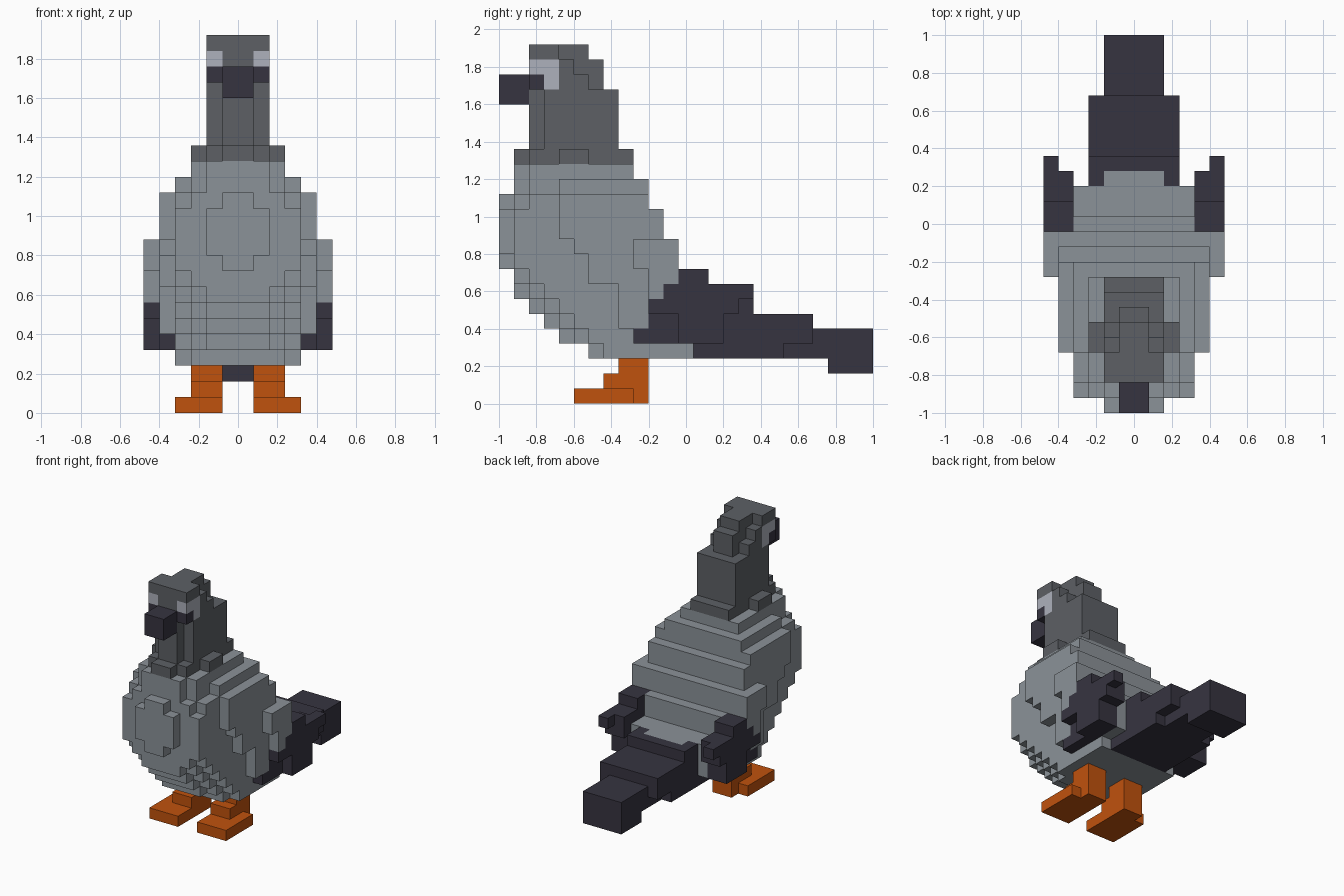
import bpy
import bmesh
from mathutils import Vector

cube = bpy.data.objects.get("Cube")
if cube:
    bpy.data.objects.remove(cube, do_unlink=True)

UNIT = 0.08
COLOURS = {
    "body grey": (0.258, 0.287, 0.314),
    "head grey": (0.109, 0.117, 0.130),
    "feather charcoal": (0.037, 0.034, 0.051),
    "foot orange": (0.527, 0.084, 0.004),
    "eye pale grey": (0.423, 0.440, 0.503),
}


def make_material(name, rgb):
    material = bpy.data.materials.new(name)
    material.use_nodes = True
    material.diffuse_color = (*rgb, 1)
    for node in material.node_tree.nodes:
        if node.type == 'BSDF_PRINCIPLED':
            node.inputs["Base Color"].default_value = (*rgb, 1)
            node.inputs["Roughness"].default_value = 0.9
    return material


materials = {name: make_material(name, rgb) for name, rgb in COLOURS.items()}
cells = {}


def block(part, colour, columns, depth, rows, paired=False):
    """Fill a box of unit cells and its mirror image across x."""
    for i in range(*columns):
        for j in range(*depth):
            for k in range(*rows):
                left, right = part, part
                if paired:
                    left, right = "left_" + part, "right_" + part
                cells[i, j, k] = (left, colour)
                cells[-1 - i, j, k] = (right, colour)


# Rounded body: each slice outward from the middle has its own breast curve
BREAST = ["6432110000011", "6432111000111", "6543211111122", "765432111124"]
BACK = [13, 15, 15, 15, 13, 13, 12, 12, 11, 11, 10, 10, 9]
for i, curve in enumerate(BREAST):
    for step, start in enumerate(curve):
        block("body", "body grey", (i, i + 1), (int(start), BACK[step]),
              (step + 3, step + 4))
for step, start in enumerate("888665444"):
    row = step + 5
    block("body", "body grey", (4, 5), (int(start), min(BACK[step + 2], 12)),
          (row, row + 1))

# Tail, stepped down and narrowing to the tip
TAIL = "feather charcoal"
block("tail", TAIL, (0, 3), (15, 17), (6, 7))
block("tail", TAIL, (0, 3), (15, 21), (4, 6))
block("tail", TAIL, (0, 3), (13, 19), (3, 4))
block("tail", TAIL, (0, 2), (19, 22), (3, 4))
block("tail", TAIL, (0, 2), (21, 25), (3, 5))
block("tail", TAIL, (0, 2), (22, 25), (2, 3))
block("body", "body grey", (0, 2), (15, 16), (6, 7))

# Wings: grey shoulders and dark tips, one per side
block("wing", "body grey", (5, 6), (9, 12), (9, 11), True)
block("wing", "body grey", (5, 6), (10, 12), (7, 9), True)
block("wing", TAIL, (4, 5), (9, 15), (4, 5), True)
block("wing", TAIL, (4, 5), (10, 15), (5, 6), True)
block("wing", TAIL, (4, 5), (12, 16), (6, 8), True)
block("wing", TAIL, (5, 6), (12, 15), (4, 6), True)
block("wing", TAIL, (5, 6), (10, 16), (6, 7), True)
block("wing", TAIL, (5, 6), (11, 17), (7, 8), True)
block("wing", TAIL, (4, 6), (12, 14), (8, 9), True)

# Neck with a collar and a ridge down the throat
HEAD = "head grey"
block("neck", HEAD, (0, 2), (2, 9), (16, 17))
block("neck", HEAD, (0, 1), (1, 2), (16, 17))
block("neck", HEAD, (2, 3), (4, 6), (16, 17))
block("neck", HEAD, (0, 1), (2, 8), (17, 21))
block("neck", HEAD, (1, 2), (3, 8), (17, 21))

# Head with a stepped crown
block("head", HEAD, (0, 1), (2, 7), (21, 23))
block("head", HEAD, (0, 1), (2, 6), (23, 24))
for row in range(3):
    block("head", HEAD, (1, 2), (2, 6 - row), (21 + row, 22 + row))

# Eyes and beak
block("eye", "eye pale grey", (1, 2), (2, 4), (21, 23), True)
block("eye", TAIL, (1, 2), (2, 3), (21, 22), True)
block("beak", TAIL, (0, 1), (0, 2), (20, 22))

# Legs and feet
FOOT = "foot orange"
block("leg", FOOT, (1, 3), (8, 10), (2, 3), True)
block("leg", FOOT, (1, 3), (7, 10), (1, 2), True)
block("foot", FOOT, (1, 3), (5, 10), (0, 1), True)
block("foot", FOOT, (3, 4), (5, 9), (0, 1), True)


def build_part(part):
    """Skin the exposed sides of a part and merge flat regions."""
    bm = bmesh.new()
    mesh = bpy.data.meshes.new(part)
    slots = []
    for cell, (owner, colour) in cells.items():
        if owner != part:
            continue
        if colour not in slots:
            slots.append(colour)
            mesh.materials.append(materials[colour])
        centre = Vector(cell) + Vector((0.5, -12, 0.5))
        for axis in range(3):
            for sign in (-1, 1):
                normal = Vector((0, 0, 0))
                normal[axis] = sign
                beside = tuple(int(c + n) for c, n in zip(cell, normal))
                if beside in cells:
                    continue
                u = Vector((0, 0, 0))
                u[(axis + 1) % 3] = 0.5
                v = normal.cross(u)
                middle = centre + normal / 2
                corners = (-u - v, u - v, u + v, v - u)
                face = bm.faces.new([bm.verts.new((middle + c) * UNIT)
                                     for c in corners])
                face.material_index = slots.index(colour)
    bmesh.ops.remove_doubles(bm, verts=bm.verts, dist=UNIT / 100)
    bmesh.ops.dissolve_limit(bm, angle_limit=0.01, verts=bm.verts,
                             edges=bm.edges, delimit={'MATERIAL'})
    bm.to_mesh(mesh)
    bm.free()
    bpy.context.collection.objects.link(bpy.data.objects.new(part, mesh))


for part in sorted({owner for owner, _ in cells.values()}):
    build_part(part)
